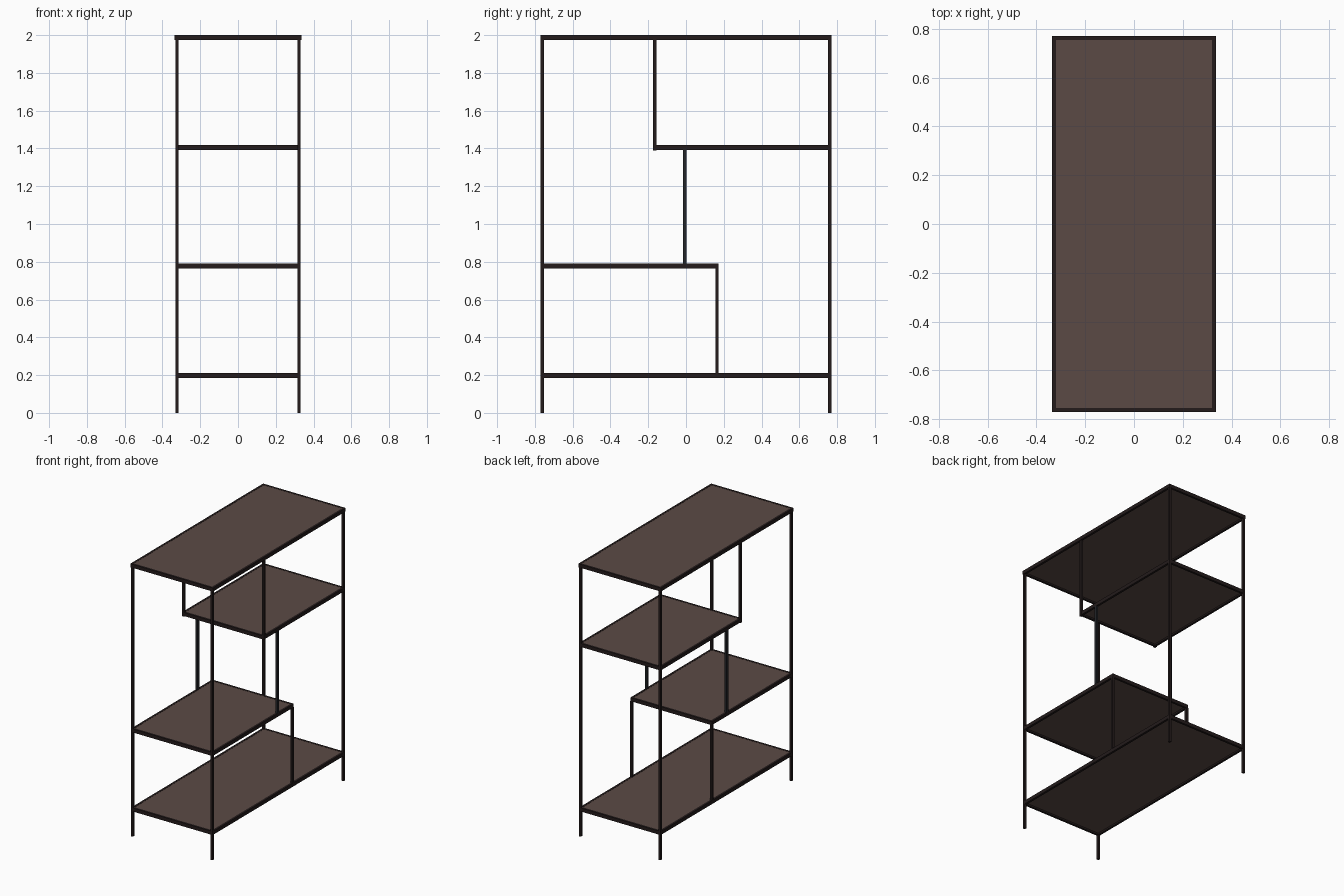
import bpy, bmesh
from mathutils import Vector

if "Cube" in bpy.data.objects:
    bpy.data.objects.remove(bpy.data.objects["Cube"])


def material(name, rgb):
    m = bpy.data.materials.new(name)
    m.diffuse_color = (*rgb, 1.0)
    m.use_nodes = True
    m.node_tree.nodes["Principled BSDF"].inputs["Base Color"].default_value = m.diffuse_color
    return m


BROWN = material("brown panel", (0.105, 0.068, 0.059))
DARK = material("dark frame", (0.017, 0.011, 0.011))
STEEL = material("dark steel", (0.016, 0.018, 0.021))


def boxes(name, spans, mat):
    """One object made of boxes given as (x0, x1, y0, y1, z0, z1)."""
    bm = bmesh.new()
    for x0, x1, y0, y1, z0, z1 in spans:
        verts = bmesh.ops.create_cube(bm, size=1)["verts"]
        for v in verts:
            v.co = Vector((x1 if v.co.x > 0 else x0,
                           y1 if v.co.y > 0 else y0,
                           z1 if v.co.z > 0 else z0))
    me = bpy.data.meshes.new(name)
    bm.to_mesh(me)
    bm.free()
    me.materials.append(mat)
    ob = bpy.data.objects.new(name, me)
    bpy.context.collection.objects.link(ob)
    return ob


def shelf(name, hx, y0, y1, z0, z1, w=0.016):
    # Four rails around a thin panel, hollow underneath
    boxes(name + "_frame", [
        (-hx, -hx + w, y0, y1, z0, z1),
        (hx - w, hx, y0, y1, z0, z1),
        (-hx + w, hx - w, y0, y0 + w, z0, z1),
        (-hx + w, hx - w, y1 - w, y1, z0, z1)], DARK)
    boxes(name + "_panel", [
        (-hx + w, hx - w, y0 + w, y1 - w, z1 - 0.014, z1 - 0.001)], BROWN)


def post_pair(name, y, z0, z1, mat, w=0.016, d=0.018):
    # Left and right posts at the same depth
    c = 0.324
    boxes(name, [(s * c - w / 2, s * c + w / 2, y - d / 2, y + d / 2, z0, z1)
                 for s in (-1, 1)], mat)


# Shelves
shelf("top_shelf", 0.335, -0.77, 0.77, 1.974, 2.0)
shelf("upper_shelf", 0.331, -0.173, 0.767, 1.392, 1.418)
shelf("lower_shelf", 0.331, -0.767, 0.173, 0.764, 0.790)
shelf("bottom_shelf", 0.331, -0.767, 0.767, 0.184, 0.210)

# Corner legs
post_pair("front_legs", -0.76, 0.0, 1.974, DARK)
post_pair("back_legs", 0.76, 0.0, 1.974, DARK)

# Inner posts between the shelves
post_pair("upper_posts", -0.166, 1.388, 1.974, DARK)
post_pair("middle_posts", -0.007, 0.788, 1.394, STEEL)
post_pair("lower_posts", 0.164, 0.208, 0.766, DARK)
